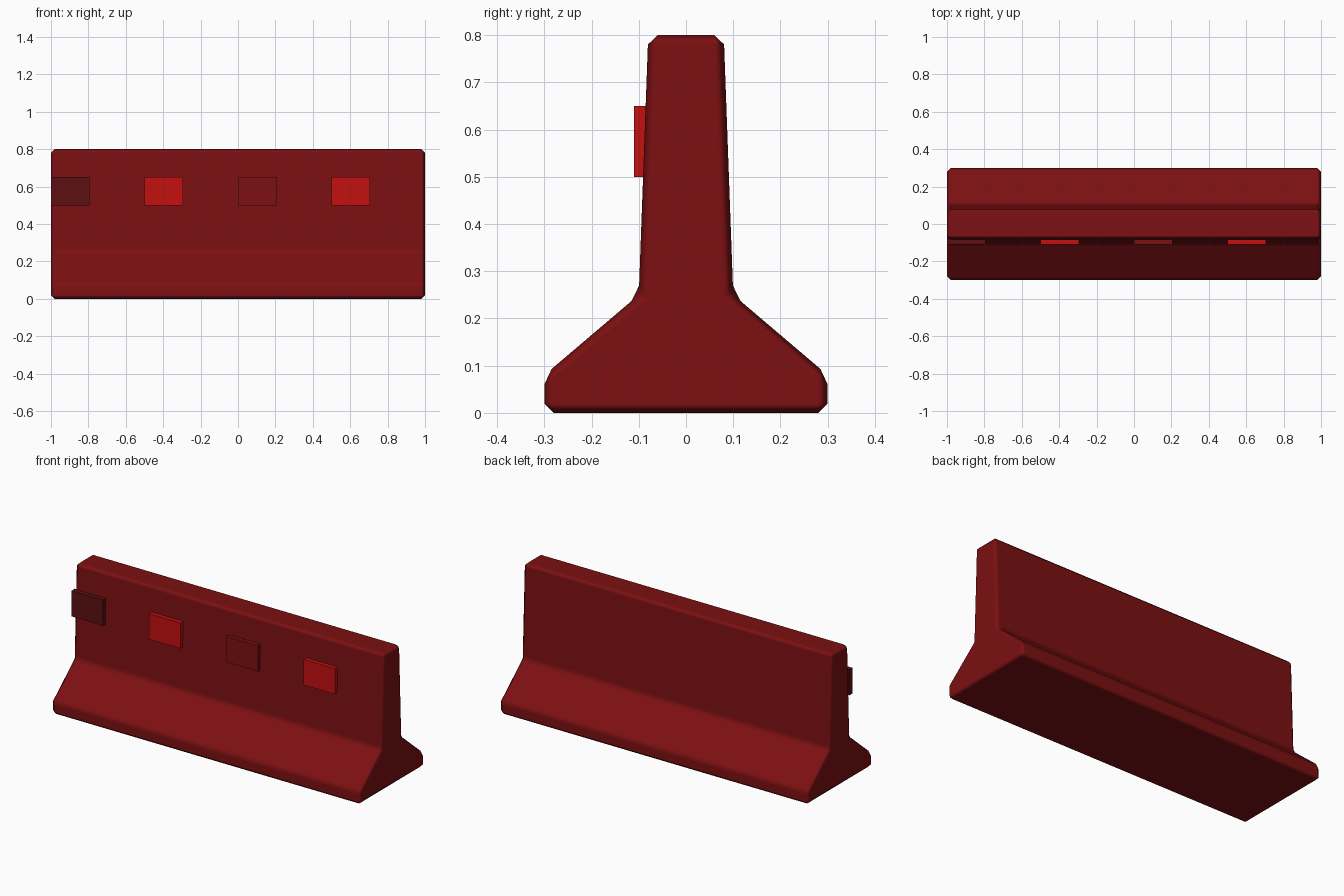
import bpy
import bmesh

cube = bpy.data.objects.get("Cube")
if cube:
    bpy.data.objects.remove(cube, do_unlink=True)


def material(name, rgb):
    mat = bpy.data.materials.new(name)
    mat.use_nodes = True
    mat.diffuse_color = (*rgb, 1)
    mat.node_tree.nodes["Principled BSDF"].inputs["Base Color"].default_value = (*rgb, 1)
    return mat


def extrude_profile(name, profile, x0, x1, mat):
    """Sweep a closed (y, z) outline along x."""
    bm = bmesh.new()
    face = bm.faces.new([bm.verts.new((x0, y, z)) for y, z in profile])
    swept = bmesh.ops.extrude_face_region(bm, geom=[face], use_keep_orig=True)
    verts = [g for g in swept["geom"] if isinstance(g, bmesh.types.BMVert)]
    bmesh.ops.translate(bm, verts=verts, vec=(x1 - x0, 0, 0))
    bmesh.ops.recalc_face_normals(bm, faces=bm.faces)
    mesh = bpy.data.meshes.new(name)
    bm.to_mesh(mesh)
    bm.free()
    mesh.materials.append(mat)
    obj = bpy.data.objects.new(name, mesh)
    bpy.context.collection.objects.link(obj)
    return obj


deep_red = material("deep_red", (0.2, 0.005, 0.006))
bright_red = material("bright_red", (0.55, 0.005, 0.005))
dark_red = material("dark_red", (0.11, 0.005, 0.006))

# Barrier body: wide foot, sloped shoulder, tapering wall
half = [(0.3, 0), (0.3, 0.08), (0.1, 0.25), (0.08, 0.8)]
outline = half + [(-y, z) for y, z in reversed(half)]
body = extrude_profile("barrier_body", outline, -1, 1, deep_red)
for poly in body.data.polygons:
    poly.use_smooth = True
bevel = body.modifiers.new("soft_edges", "BEVEL")
bevel.width = 0.02
bevel.segments = 1
bevel.limit_method = "ANGLE"
bevel.harden_normals = True

# Reflector plates along the front of the wall
plate = [(-0.11, 0.5), (-0.11, 0.65), (-0.08, 0.65), (-0.08, 0.5)]
for i, mat in enumerate((dark_red, bright_red, deep_red, bright_red)):
    left = -1 + 0.5 * i
    extrude_profile(f"reflector_{i + 1}", plate, left, left + 0.205, mat)
